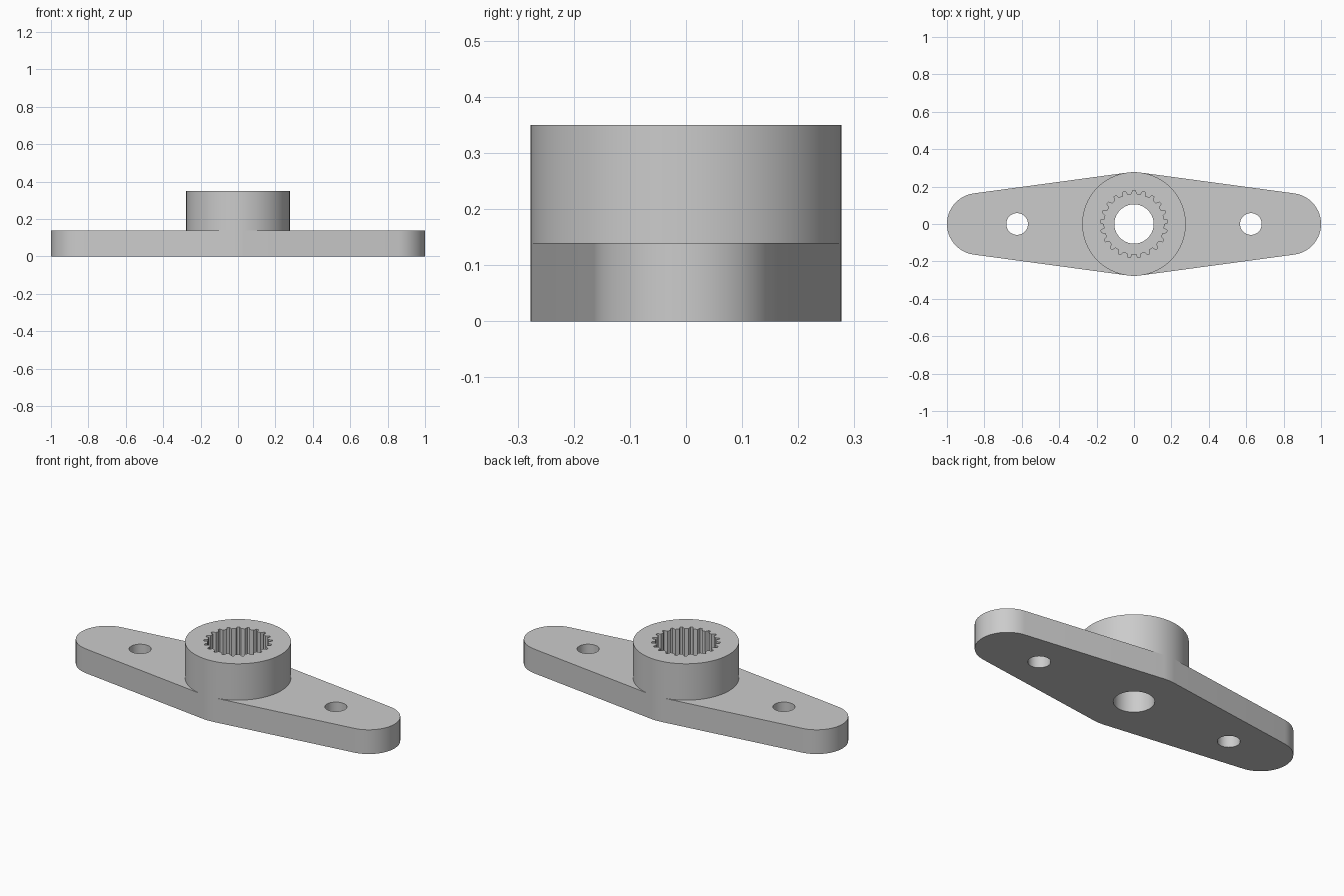
import bpy
import bmesh
from math import acos, cos, pi, radians, sin

cube = bpy.data.objects.get("Cube")
if cube:
    bpy.data.objects.remove(cube, do_unlink=True)

PLATE_TOP, HUB_TOP = 0.14, 0.35
HUB_R, END_R = 0.277, 0.165
END_X = 1 - END_R
TEETH = 21

grey = bpy.data.materials.new("plain_grey")
grey.use_nodes = True
grey.diffuse_color = (0.6, 0.6, 0.6, 1)
bsdf = next(n for n in grey.node_tree.nodes if n.type == 'BSDF_PRINCIPLED')
bsdf.inputs["Base Color"].default_value = grey.diffuse_color
bsdf.inputs["Roughness"].default_value = 0.6


def arc(cx, radius, start, end, steps):
    """Points along an arc centred on the x axis."""
    angles = [start + (end - start) * i / steps for i in range(steps + 1)]
    return [(cx + radius * cos(a), radius * sin(a)) for a in angles]


def circle(cx, radius, steps=64):
    return arc(cx, radius, 0, 2 * pi, steps)[:-1]


def extrude_outlines(name, outlines, bottom, top):
    """Fill closed outlines (inner ones become holes) and extrude them in z."""
    curve = bpy.data.curves.new(name + "_profile", 'CURVE')
    curve.dimensions = '2D'
    curve.fill_mode = 'BOTH'
    curve.extrude = (top - bottom) / 2
    for points in outlines:
        spline = curve.splines.new('POLY')
        spline.points.add(len(points) - 1)
        for p, (x, y) in zip(spline.points, points):
            p.co = (x, y, 0, 1)
        spline.use_cyclic_u = True
    helper = bpy.data.objects.new(name + "_profile", curve)
    bpy.context.collection.objects.link(helper)
    bpy.context.view_layer.update()
    deps = bpy.context.evaluated_depsgraph_get()
    mesh = bpy.data.meshes.new_from_object(helper.evaluated_get(deps))
    bpy.data.objects.remove(helper, do_unlink=True)
    bpy.data.curves.remove(curve)

    bm = bmesh.new()
    bm.from_mesh(mesh)
    bmesh.ops.remove_doubles(bm, verts=bm.verts, dist=1e-5)
    bmesh.ops.translate(bm, verts=bm.verts, vec=(0, 0, (top + bottom) / 2))
    bmesh.ops.recalc_face_normals(bm, faces=bm.faces)
    bm.to_mesh(mesh)
    bm.free()
    mesh.name = name
    mesh.materials.clear()
    mesh.materials.append(grey)
    obj = bpy.data.objects.new(name, mesh)
    bpy.context.collection.objects.link(obj)
    bpy.ops.object.select_all(action='DESELECT')
    obj.select_set(True)
    bpy.context.view_layer.objects.active = obj
    bpy.ops.object.shade_smooth_by_angle(angle=radians(25))
    return obj


# Tapered arm plate: rounded ends joined to the hub by tangent lines
t = acos((HUB_R - END_R) / END_X)
outline = (arc(END_X, END_R, -t, t, 32)
           + arc(0, HUB_R, t, pi - t, 6)
           + arc(-END_X, END_R, pi - t, pi + t, 32)
           + arc(0, HUB_R, pi + t, 2 * pi - t, 6))
holes = [circle(0, 0.105), circle(-0.625, 0.058), circle(0.625, 0.058)]
extrude_outlines("arm_plate", [outline] + holes, 0, PLATE_TOP)

# Hub collar with a toothed socket, resting on the plate
socket = []
for i in range(TEETH):
    for offset, radius in ((-0.27, 0.16), (-0.12, 0.18), (0.12, 0.18), (0.27, 0.16)):
        a = pi / 2 + 2 * pi * (i + offset) / TEETH
        socket.append((radius * cos(a), radius * sin(a)))
extrude_outlines("hub_collar", [circle(0, HUB_R, 96), socket], PLATE_TOP, HUB_TOP)
